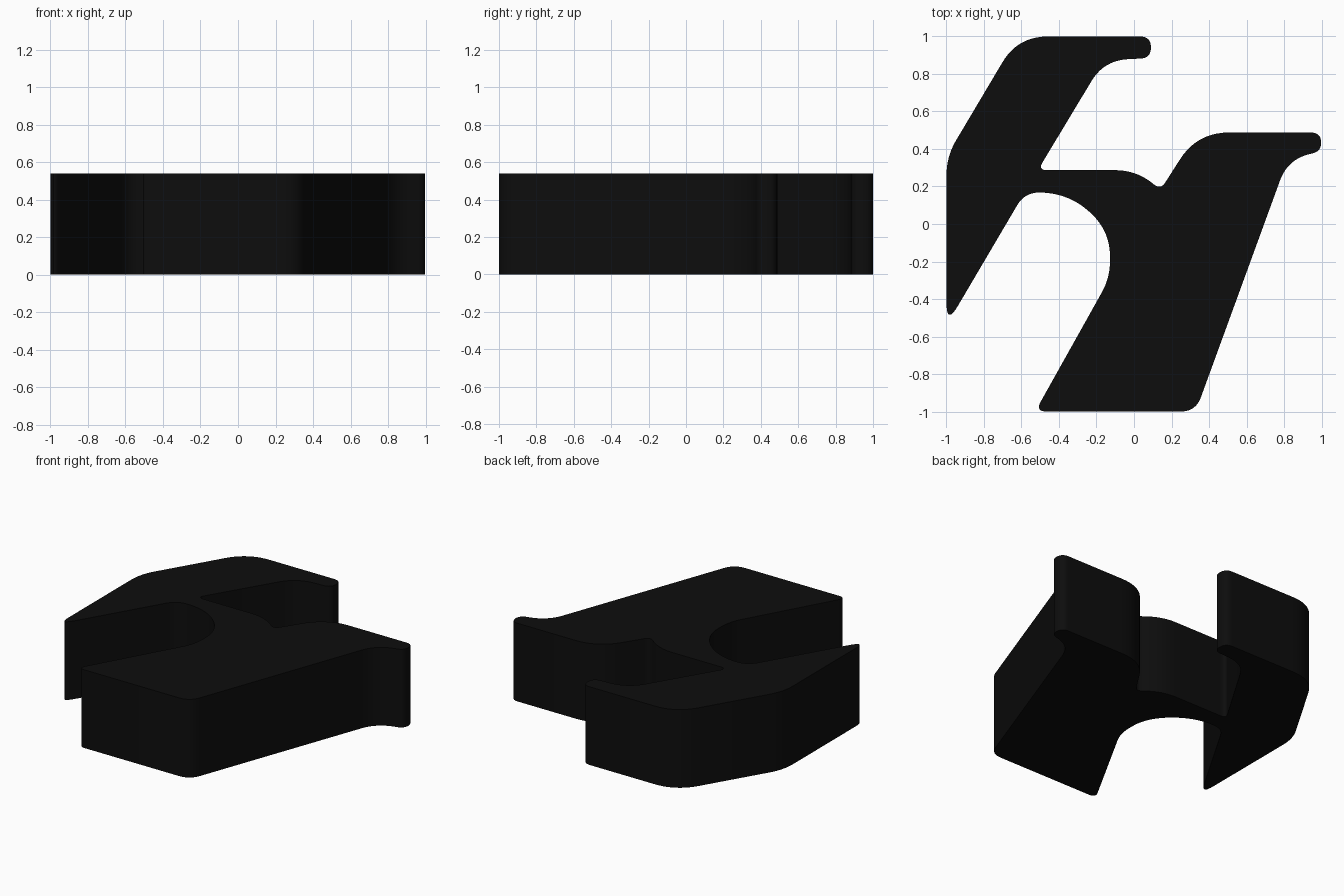
import bpy, bmesh, math
from mathutils import Vector

if "Cube" in bpy.data.objects:
    bpy.data.objects.remove(bpy.data.objects["Cube"])

HEIGHT = 0.54

# Outline corners: x, y, length trimmed from each side for rounding
corners = [
    (-1.0, -0.54, 0.12), (-1.0, 0.36, 0.10), (-0.62, 1.0, 0.16),
    (0.09, 1.0, 0.057), (0.09, 0.885, 0.055), (-0.16, 0.873, 0.13),
    (-0.513, 0.287, 0.05), (0.01, 0.287, 0.11), (0.142, 0.183, 0.045),
    (0.337, 0.488, 0.17), (0.998, 0.488, 0.055), (0.998, 0.388, 0.045),
    (0.82, 0.345, 0.12), (0.329, -1.0, 0.08), (-0.527, -1.0, 0.06),
    (-0.128, -0.287, 0.09), (-0.128, -0.044, 0.13), (-0.34, 0.168, 0.168),
    (-0.583, 0.168, 0.079),
]


def rounded_outline(pts, steps=10):
    """Replace each corner by a smooth quadratic curve."""
    out = []
    n = len(pts)
    for i, (x, y, cut) in enumerate(pts):
        c = Vector((x, y, 0))
        prev = Vector((*pts[i - 1][:2], 0))
        nxt = Vector((*pts[(i + 1) % n][:2], 0))
        a = c + (prev - c).normalized() * cut
        b = c + (nxt - c).normalized() * cut
        for k in range(steps + 1):
            t = k / steps
            out.append(a * (1 - t) ** 2 + c * 2 * t * (1 - t) + b * t * t)
    return out


# Thick plate from the rounded outline
bm = bmesh.new()
face = bm.faces.new([bm.verts.new(p) for p in rounded_outline(corners)])
ext = bmesh.ops.extrude_face_region(bm, geom=[face], use_keep_orig=True)
top = [v for v in ext["geom"] if isinstance(v, bmesh.types.BMVert)]
bmesh.ops.translate(bm, verts=top, vec=(0, 0, HEIGHT))
bmesh.ops.recalc_face_normals(bm, faces=bm.faces)
mesh = bpy.data.meshes.new("curved_plate")
bm.to_mesh(mesh)
bm.free()
plate = bpy.data.objects.new("curved_plate", mesh)
bpy.context.collection.objects.link(plate)

# Near-black colour
black = bpy.data.materials.new("near_black")
black.diffuse_color = (0.004, 0.004, 0.004, 1)
black.use_nodes = True
black.node_tree.nodes["Principled BSDF"].inputs["Base Color"].default_value = black.diffuse_color
mesh.materials.append(black)

# Smooth walls with crisp rims
bpy.context.view_layer.objects.active = plate
plate.select_set(True)
bpy.ops.object.shade_smooth_by_angle(angle=math.radians(35))

# Tiny softened rim
bevel = plate.modifiers.new("rim", 'BEVEL')
bevel.width = 0.004
bevel.segments = 1
bevel.limit_method = 'ANGLE'
bevel.angle_limit = math.radians(60)
